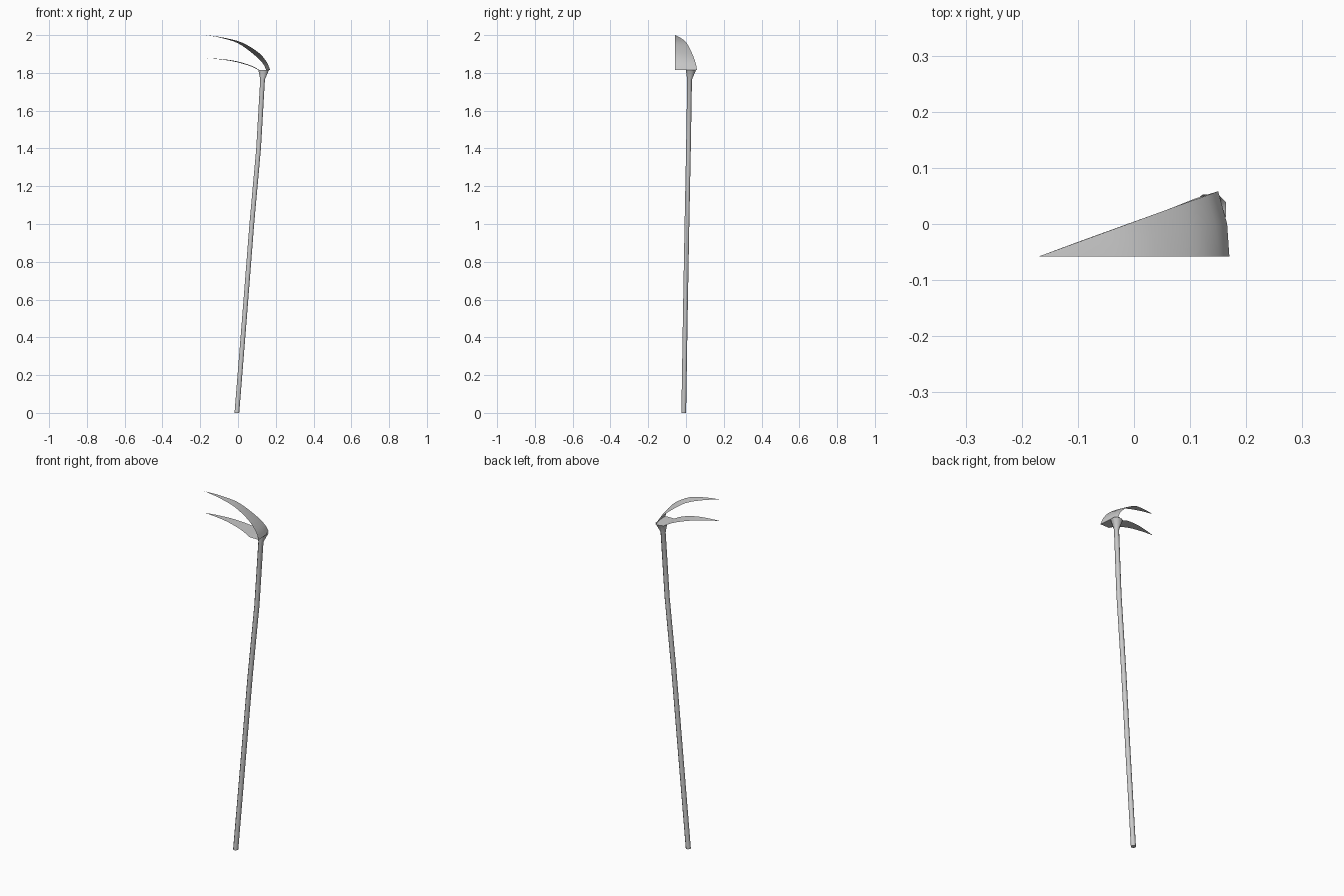
import bpy, math
from mathutils import Vector

if "Cube" in bpy.data.objects:
    bpy.data.objects.remove(bpy.data.objects["Cube"])


def make(name, verts, faces, angle=40):
    me = bpy.data.meshes.new(name)
    me.from_pydata([tuple(v) for v in verts], [], faces)
    me.update()
    ob = bpy.data.objects.new(name, me)
    bpy.context.collection.objects.link(ob)
    bpy.ops.object.select_all(action='DESELECT')
    ob.select_set(True)
    bpy.context.view_layer.objects.active = ob
    bpy.ops.object.shade_smooth_by_angle(angle=math.radians(angle))
    return ob


def spline(pts, t):
    """Catmull-Rom point at t in 0..1."""
    p = [Vector(q) for q in pts]
    p = [2 * p[0] - p[1]] + p + [2 * p[-1] - p[-2]]
    n = len(pts) - 1
    i = min(int(t * n), n - 1)
    u = t * n - i
    a, b, c, d = p[i:i + 4]
    return 0.5 * (2 * b + (c - a) * u + (2 * a - 5 * b + 4 * c - d) * u * u
                  + (3 * b - a - 3 * c + d) * u ** 3)


def grid(rows):
    """Quad faces across equal-length rows."""
    n = len(rows[0])
    verts = [v for r in rows for v in r]
    faces = [(i * n + j, i * n + j + 1, (i + 1) * n + j + 1, (i + 1) * n + j)
             for i in range(len(rows) - 1) for j in range(n - 1)]
    return verts, faces


def blade(name, front, mid, back, steps=20):
    """Thin sheet spanning three edge curves that share one tip."""
    rows = []
    for k in range(steps + 1):
        t = k / steps
        rows.append([spline(c, t) for c in (front, mid, back)])
    return make(name, *grid(rows))


F, B = -0.058, 0.0585
tip = (-0.17, F, 2.0)
low = (-0.17, F, 1.878)

# upper blade: flat front edge, slanted back edge
blade("upper_blade",
      [tip, (-0.08, F, 1.987), (0.02, F, 1.961), (0.108, F, 1.908), (0.152, F, 1.857), (0.17, F, 1.815)],
      [tip, (-0.083, -0.042, 1.986), (0.012, -0.026, 1.959), (0.098, -0.011, 1.904), (0.146, -0.003, 1.855), (0.166, 0, 1.815)],
      [tip, (-0.088, -0.028, 1.985), (0.0, 0.004, 1.957), (0.082, 0.034, 1.899), (0.130, 0.051, 1.852), (0.15, B, 1.815)])

# lower blade
blade("lower_blade",
      [low, (-0.1, F, 1.874), (-0.02, F, 1.864), (0.06, F, 1.842), (0.115, F, 1.815)],
      [low, (-0.1, -0.045, 1.873), (-0.02, -0.031, 1.862), (0.06, -0.015, 1.840), (0.113, -0.003, 1.815)],
      [low, (-0.1, -0.032, 1.872), (-0.02, -0.003, 1.860), (0.06, 0.026, 1.838), (0.108, 0.045, 1.815)])

# floor joining both blades at their base
make("blade_base", *grid([
    [(0.115, F, 1.815), (0.113, -0.003, 1.815), (0.108, 0.045, 1.815)],
    [(0.17, F, 1.815), (0.166, 0, 1.815), (0.15, B, 1.815)]]))

# pole with flared socket on top
SIDES = 8
path = [(-0.006, -0.012, 0), (0.034, -0.004, 0.5), (0.073, 0.005, 1.0),
        (0.109, 0.013, 1.4), (0.130, 0.019, 1.765)]
rings = []
for c in path:
    rings.append([Vector(c) + 0.0135 * Vector((math.cos(a), math.sin(a), 0))
                  for a in (2 * math.pi * (k + 0.5) / SIDES for k in range(SIDES + 1))])
# squarish socket rim
rings.append([Vector((0.136 + max(-0.028, min(0.028, 0.035 * math.cos(a))),
                      0.026 + max(-0.027, min(0.027, 0.034 * math.sin(a))), 1.815))
              for a in (2 * math.pi * (k + 0.5) / SIDES for k in range(SIDES + 1))])
verts = [v for r in rings for v in r[:SIDES]]
faces = [(i * SIDES + j, i * SIDES + (j + 1) % SIDES,
          (i + 1) * SIDES + (j + 1) % SIDES, (i + 1) * SIDES + j)
         for i in range(len(rings) - 1) for j in range(SIDES)]
faces.append(tuple(reversed(range(SIDES))))
make("pole", verts, faces, 50)
